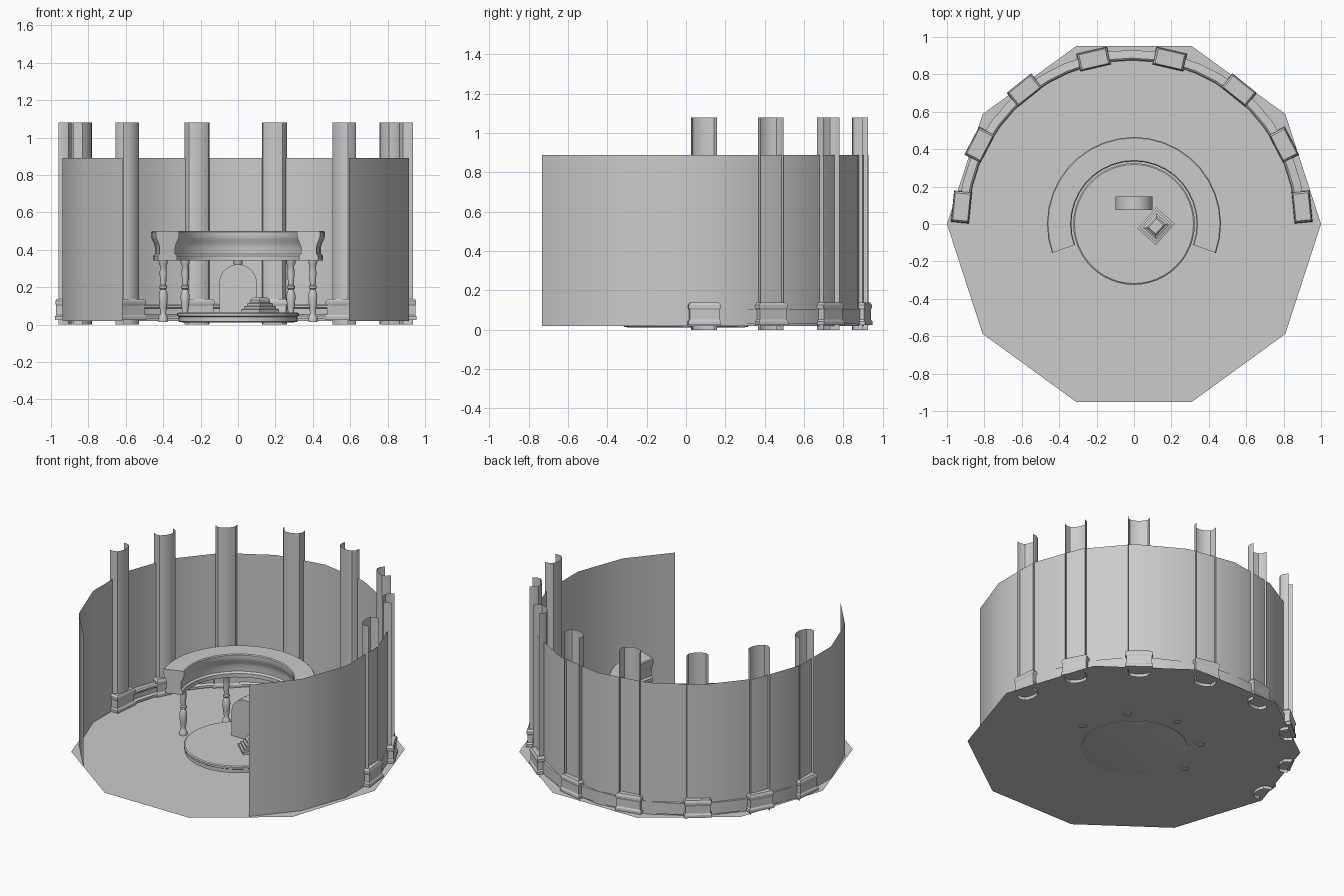
import bpy, bmesh, math
from mathutils import Matrix, Vector

if "Cube" in bpy.data.objects:
    bpy.data.objects.remove(bpy.data.objects["Cube"])

CX = -0.012  # the wall and pillar ring sits slightly left of centre


def finish(name, bm, smooth=True, loc=(0, 0, 0), rot=0.0, recalc=True):
    if recalc:
        bmesh.ops.recalc_face_normals(bm, faces=bm.faces[:])
    me = bpy.data.meshes.new(name)
    bm.to_mesh(me)
    bm.free()
    ob = bpy.data.objects.new(name, me)
    bpy.context.collection.objects.link(ob)
    ob.location = loc
    ob.rotation_euler.z = rot
    if smooth:
        bpy.ops.object.select_all(action='DESELECT')
        ob.select_set(True)
        bpy.context.view_layer.objects.active = ob
        bpy.ops.object.shade_smooth_by_angle(angle=math.radians(35))
    return ob


def sweep(name, profile, a0, a1, n, closed=True, loc=(0, 0, 0)):
    """Sweep an (r, z) profile around z from angle a0 to a1 (degrees)."""
    bm = bmesh.new()
    full = abs(a1 - a0) >= 360
    rings = []
    for i in range(n if full else n + 1):
        a = math.radians(a0 + (a1 - a0) * i / n)
        rings.append([bm.verts.new((r * math.cos(a), r * math.sin(a), z)) for r, z in profile])
    m = len(profile)
    for i in range(n):
        p, q = rings[i], rings[(i + 1) % len(rings)]
        for j in range(m if closed else m - 1):
            k = (j + 1) % m
            bm.faces.new((p[j], q[j], q[k], p[k]))
    if full and not closed:          # lathe: cap both ends
        bm.faces.new([r[0] for r in rings])
        bm.faces.new([r[-1] for r in rings])
    elif closed and not full:
        bm.faces.new(rings[0])
        bm.faces.new(rings[-1])
    return finish(name, bm, loc=loc)


def extrude_outline(name, pts, axis, closed=True, **kw):
    """Extrude an outline of 3D points along a vector."""
    bm = bmesh.new()
    a = [bm.verts.new(p) for p in pts]
    b = [bm.verts.new(Vector(p) + Vector(axis)) for p in pts]
    n = len(pts)
    for i in range(n if closed else n - 1):
        j = (i + 1) % n
        bm.faces.new((a[i], a[j], b[j], b[i]))
    if closed:
        bm.faces.new(a)
        bm.faces.new(b)
    return finish(name, bm, **kw)


def stack(name, layers, **kw):
    """Square moulding: connected rectangles (half x, half y, z)."""
    bm = bmesh.new()
    rings = [[bm.verts.new((sx * x, sy * y, z)) for sx, sy in ((-1, -1), (1, -1), (1, 1), (-1, 1))]
             for x, y, z in layers]
    for p, q in zip(rings, rings[1:]):
        for i in range(4):
            j = (i + 1) % 4
            bm.faces.new((p[i], p[j], q[j], q[i]))
    bm.faces.new(rings[0])
    bm.faces.new(rings[-1])
    return finish(name, bm, smooth=False, **kw)


# ten-sided floor sheet
bm = bmesh.new()
bm.faces.new([bm.verts.new((math.cos(i * math.pi / 5), math.sin(i * math.pi / 5), 0.02))
              for i in range(10)])
finish("floor", bm, smooth=False, recalc=False)

# thin curved wall, open to the front
sweep("wall", [(0.94, 0.02), (0.94, 0.89)], -50, 230, 14, closed=False, loc=(CX, -0.012, 0))

# pillars (half shells open outwards) on moulded pedestals
half = [(5.7, 0.915), (27.5, 0.917), (51.3, 0.917), (77, 0.905)]
ring = half + [(180 - a, r) for a, r in reversed(half)]
shell = [(0.03, -0.065, 0), (0.0, -0.065, 0), (-0.022, -0.053, 0), (-0.033, -0.028, 0),
         (-0.037, 0, 0), (-0.033, 0.028, 0), (-0.022, 0.053, 0), (0.0, 0.065, 0), (0.03, 0.065, 0)]
pedestal = [(0.048, 0.084, 0.025), (0.048, 0.084, 0.043), (0.042, 0.076, 0.052),
            (0.042, 0.076, 0.100), (0.046, 0.082, 0.112), (0.046, 0.082, 0.125),
            (0.040, 0.072, 0.138)]
for i, (a, r) in enumerate(ring):
    t = math.radians(a)
    pos = (CX + r * math.cos(t), r * math.sin(t), 0)
    extrude_outline(f"pillar_{i}", shell, (0, 0, 1.08), closed=False, loc=pos, rot=t)
    stack(f"pillar_pedestal_{i}", pedestal, loc=pos, rot=t)

# moulded skirting between the pedestals
sweep("skirting", [(0.875, 0.03), (0.93, 0.03), (0.93, 0.105), (0.887, 0.11), (0.878, 0.103),
                   (0.878, 0.092), (0.888, 0.085), (0.888, 0.055), (0.875, 0.045)],
      5.7, 174.3, 22, loc=(CX, 0, 0))

# round dais
sweep("dais", [(0.295, 0.012), (0.318, 0.016), (0.318, 0.042), (0.325, 0.047), (0.325, 0.059),
               (0.318, 0.064)], 0, 360, 48, closed=False)

# curved entablature over the small columns
outer = [(0.055, 0.343), (0.055, 0.368), (0.044, 0.378), (0.044, 0.415), (0.050, 0.435),
         (0.060, 0.455), (0.065, 0.472), (0.065, 0.494), (0.060, 0.500)]
sweep("entablature", [(0.4 + d, z) for d, z in outer] + [(0.4 - d, z) for d, z in reversed(outer)],
      -19.5, 199.5, 22)

# five turned columns
turned = [(0.024, 0.015), (0.024, 0.040), (0.018, 0.050), (0.015, 0.062), (0.019, 0.090),
          (0.023, 0.125), (0.024, 0.155), (0.019, 0.178), (0.014, 0.188), (0.021, 0.194),
          (0.021, 0.206), (0.015, 0.212), (0.017, 0.240), (0.019, 0.275), (0.017, 0.315),
          (0.023, 0.325), (0.025, 0.346)]
for i in range(5):
    t = i * math.pi / 4
    sweep(f"turned_column_{i}", turned, 0, 360, 16, closed=False,
          loc=(0.4 * math.cos(t), 0.4 * math.sin(t), 0))

# arched slab on the dais
arch = [(-0.1, 0.075, 0.06), (0.1, 0.075, 0.06)]
arch += [(0.1 * math.cos(math.pi * i / 16), 0.075, 0.222 + 0.1 * math.sin(math.pi * i / 16))
         for i in range(17)]
extrude_outline("arched_slab", arch, (0, 0.073, 0))

# stepped block turned on its corner
stack("stepped_block", [(0.066, 0.076, 0.062), (0.066, 0.076, 0.082), (0.056, 0.064, 0.084),
                        (0.056, 0.064, 0.098), (0.046, 0.052, 0.100), (0.046, 0.052, 0.112),
                        (0.034, 0.042, 0.118), (0.034, 0.042, 0.132), (0.026, 0.032, 0.144)],
      loc=(0.118, -0.012, 0), rot=math.radians(-42))
